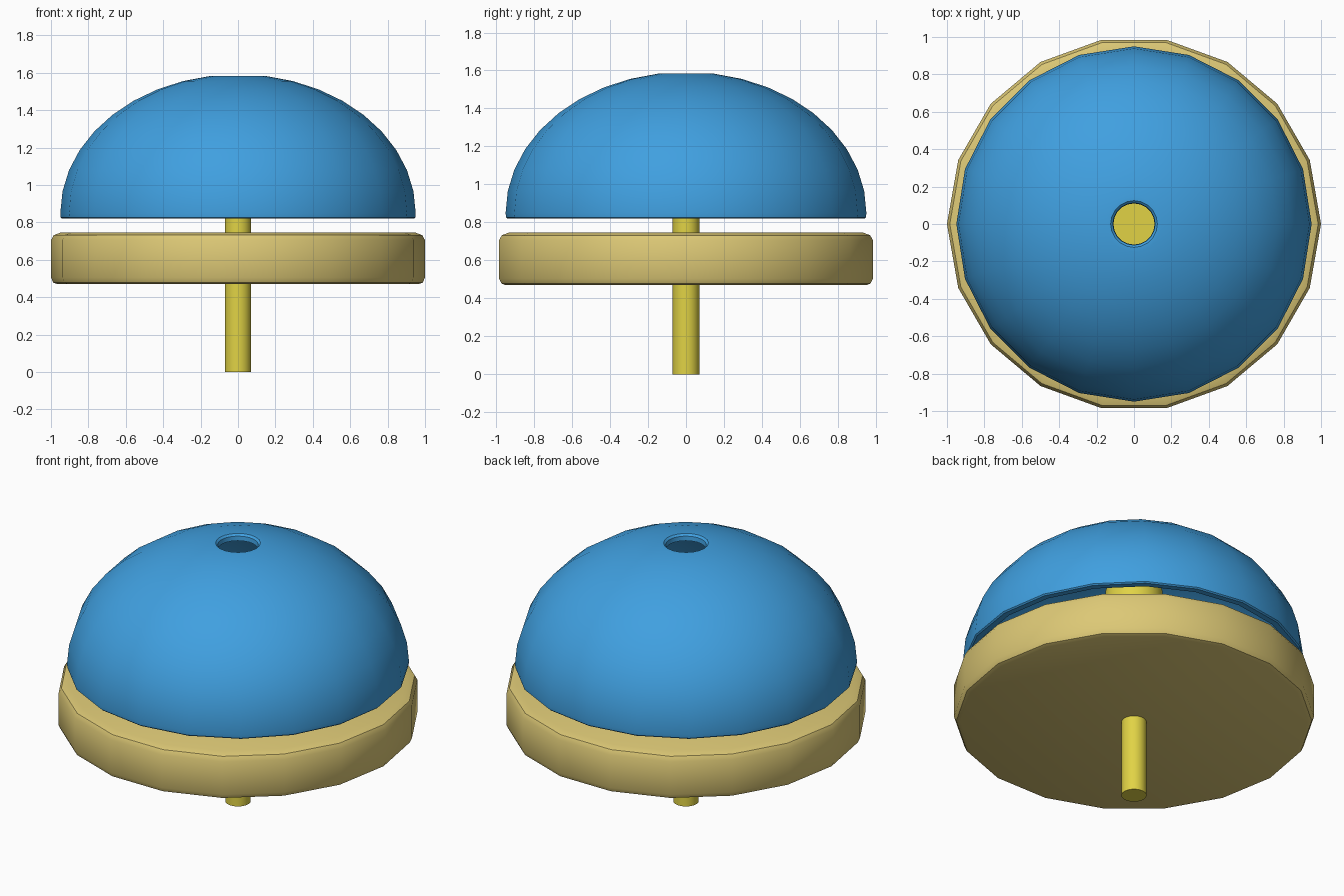
import bpy, math

if "Cube" in bpy.data.objects:
    bpy.data.objects.remove(bpy.data.objects["Cube"])


def material(name, rgb):
    m = bpy.data.materials.new(name)
    m.diffuse_color = (*rgb, 1.0)
    m.use_nodes = True
    m.node_tree.nodes["Principled BSDF"].inputs["Base Color"].default_value = m.diffuse_color
    return m


blue = material("blue", (0.051, 0.35, 0.745))
tan = material("tan", (0.72, 0.58, 0.18))
yellow = material("yellow", (0.75, 0.65, 0.06))


def lathe(name, profile, sides, mat, closed=False):
    """Spin (radius, z) points about z; closed joins last ring to first, otherwise ends are capped."""
    n = len(profile)
    verts = [(r * math.cos(2 * math.pi * i / sides), r * math.sin(2 * math.pi * i / sides), z)
             for r, z in profile for i in range(sides)]
    faces = []
    for k in range(n if closed else n - 1):
        a, b = k * sides, (k + 1) % n * sides
        for i in range(sides):
            j = (i + 1) % sides
            faces.append((a + i, a + j, b + j, b + i))
    if not closed:
        faces.append(tuple(reversed(range(sides))))
        faces.append(tuple(range((n - 1) * sides, n * sides)))
    me = bpy.data.meshes.new(name)
    me.from_pydata(verts, [], faces)
    me.materials.append(mat)
    ob = bpy.data.objects.new(name, me)
    bpy.context.collection.objects.link(ob)
    bpy.ops.object.select_all(action='DESELECT')
    ob.select_set(True)
    bpy.context.view_layer.objects.active = ob
    bpy.ops.object.shade_smooth_by_angle(angle=math.radians(35))
    return ob


# round base plate with softened rims
lathe("base_plate", [(0.965, 0.47), (0.987, 0.478), (1.0, 0.505), (1.0, 0.705),
                     (0.985, 0.732), (0.945, 0.747)], 18, tan)


# hollow dome: outer shell up, then inner shell back down
def shell(inset):
    return [((0.95 - inset) * math.cos(math.radians(a)),
             0.85 + (0.742 - inset) * math.sin(math.radians(a))) for a in range(0, 82, 9)]


outer = [(0.94, 0.82), (0.948, 0.827)] + shell(0)
hole = [(0.125, 1.583), (0.113, 1.572), (0.11, 1.545)]
inner = list(reversed(shell(0.04))) + [(0.905, 0.82)]
lathe("dome", outer + hole + inner, 20, blue, closed=True)

# centre rod with a wider push head hidden inside the dome
lathe("centre_rod", [(0.07, 0.0), (0.07, 1.2), (0.16, 1.2), (0.16, 1.3)], 32, yellow)
